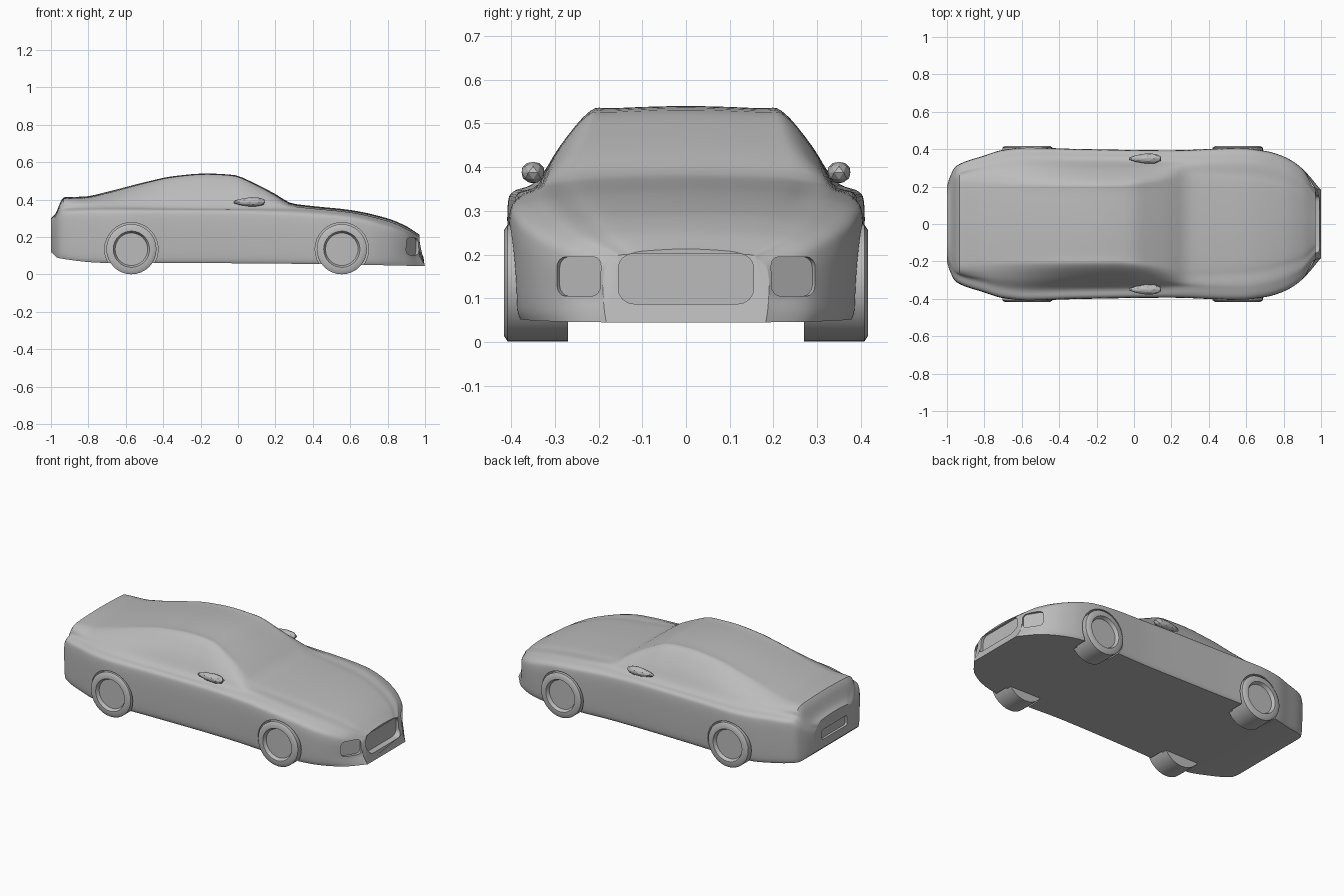
import bpy, bmesh, math
from mathutils import Matrix, Vector

default = bpy.data.objects.get("Cube")
if default:
    bpy.data.objects.remove(default, do_unlink=True)

grey = bpy.data.materials.new("plain grey")
grey.use_nodes = True
grey.diffuse_color = (0.5, 0.5, 0.5, 1)
shader = grey.node_tree.nodes["Principled BSDF"]
shader.inputs["Base Color"].default_value = grey.diffuse_color
shader.inputs["Roughness"].default_value = 0.7


def make_object(name, bm, smooth_angle=None):
    """Turn a bmesh into a named grey object."""
    bmesh.ops.recalc_face_normals(bm, faces=bm.faces)
    mesh = bpy.data.meshes.new(name)
    bm.to_mesh(mesh)
    bm.free()
    mesh.materials.append(grey)
    obj = bpy.data.objects.new(name, mesh)
    bpy.context.collection.objects.link(obj)
    if smooth_angle:
        smooth(obj, smooth_angle)
    return obj


def activate(obj):
    bpy.ops.object.select_all(action="DESELECT")
    obj.select_set(True)
    bpy.context.view_layer.objects.active = obj


def smooth(obj, degrees):
    activate(obj)
    bpy.ops.object.shade_smooth_by_angle(angle=math.radians(degrees))


def curve(points, x):
    """Monotone cubic curve through (x, value) points."""
    slopes = [(b[1] - a[1]) / (b[0] - a[0]) for a, b in zip(points, points[1:])]
    tangents = [slopes[0]]
    for s, t in zip(slopes, slopes[1:]):
        tangents.append(2 * s * t / (s + t) if s * t > 0 else 0)
    tangents.append(slopes[-1])
    x = min(max(x, points[0][0]), points[-1][0])
    for i, (a, b) in enumerate(zip(points, points[1:])):
        if x <= b[0]:
            h = b[0] - a[0]
            t = (x - a[0]) / h
            ease = t * t * (3 - 2 * t)
            return (a[1] + (b[1] - a[1]) * ease + h * tangents[i] * t * (1 - t) ** 2
                    - h * tangents[i + 1] * t * t * (1 - t))


def spline(points, steps=4):
    """Smooth open line through 2D points."""
    pts = [points[0]] + points + [points[-1]]
    line = []
    for a, b, c, d in zip(pts, pts[1:], pts[2:], pts[3:]):
        for k in range(steps):
            t = k / steps
            line.append(b + (c - a) * t / 2 + (a * 2 - b * 5 + c * 4 - d) * t * t / 2
                        + (b * 3 - a - c * 3 + d) * t ** 3 / 2)
    return line + [points[-1]]


# Body outlines along the length
ROOF = [(-1, .3), (-.98, .32), (-.93, .413), (-.82, .417), (-.7, .442), (-.5, .493),
        (-.35, .525), (-.17, .54), (-.03, .533), (.1, .482), (.2, .43), (.29, .38),
        (.4, .366), (.6, .345), (.8, .3), (.9, .258), (.97, .213)]
WIDTH = [(-1, .2), (-.985, .25), (-.95, .31), (-.8, .365), (-.7, .395), (-.57, .408),
         (-.3, .4), (.2, .393), (.56, .405), (.7, .39), (.8, .36), (.9, .295), (.97, .19)]
SHOULDER = [(-1, .26), (-.93, .355), (-.6, .362), (0, .36), (.3, .35), (.6, .325),
            (.8, .275), (.9, .235), (.97, .19)]
CABIN = [(-1, .14), (-.93, .24), (-.6, .225), (-.1, .22), (.1, .24), (.3, .275),
         (.6, .265), (.9, .19), (.97, .13)]
FLOOR = [(-1, .12), (-.96, .088), (-.7, .062), (0, .06), (.6, .053), (.97, .045)]


def section(x):
    """Cross-section from one sill over the roof to the other sill."""
    w, top, sh = curve(WIDTH, x), curve(ROOF, x), curve(SHOULDER, x)
    rw, low = curve(CABIN, x), curve(FLOOR, x)
    edge = top - .012
    half = [(w * .96, low), (w * .985, low + .03), (w, (low + sh) / 2), (w, sh - .05),
            (w * .97, sh - .018), (w * .86, sh),
            ((w * .86 + rw) / 2 + .008, (sh + edge) / 2 + .003), (rw, edge), (rw * .75, top - .005)]
    half = [Vector(p) for p in half]
    other = [Vector((-p.x, p.y)) for p in reversed(half)]
    return spline(half + [Vector((0, top))] + other)


# Body shell lofted through the sections, with a projecting front lip
bm = bmesh.new()
rings = []
STATIONS = 84
for i in range(STATIONS + 1):
    x = -.015 + .985 * math.sin((i / STATIONS - .5) * math.pi)
    push = max(0, (x - .8) / .17) ** 2 * .03
    rings.append([bm.verts.new((x + push * max(0, (.1 - p.y) / .055), p.x, p.y))
                  for p in section(x)])
for a, b in zip(rings, rings[1:]):
    for j in range(len(a)):
        k = (j + 1) % len(a)
        bm.faces.new((a[j], a[k], b[k], b[j]))
bm.faces.new(rings[0])
bm.faces.new(rings[-1])
body = make_object("car_body", bm)


def cut(target, cutter):
    mod = target.modifiers.new("recess", "BOOLEAN")
    mod.operation, mod.solver, mod.object = "DIFFERENCE", "EXACT", cutter
    activate(target)
    bpy.ops.object.modifier_apply(modifier=mod.name)
    bpy.data.objects.remove(cutter, do_unlink=True)


def rounded_box(name, centre, size, radius, turn=0):
    """Box whose lengthwise edges are rounded."""
    bm = bmesh.new()
    bmesh.ops.create_cube(bm, size=1)
    bmesh.ops.scale(bm, vec=size, verts=bm.verts)
    edges = [e for e in bm.edges if abs((e.verts[0].co - e.verts[1].co).x) > size[0] / 2]
    bmesh.ops.bevel(bm, geom=edges, offset=radius, segments=4, profile=.5, affect="EDGES")
    bm.transform(Matrix.Translation(centre) @ Matrix.Rotation(turn, 4, "Z"))
    return make_object(name, bm)


def wheel_shape(radius, inner, outer, x, side):
    """Cylinder across the car at a wheel centre."""
    bm = bmesh.new()
    bmesh.ops.create_cone(bm, cap_ends=True, segments=32, radius1=radius, radius2=radius,
                          depth=outer - inner)
    bm.transform(Matrix.Translation((x, side * (inner + outer) / 2, .135))
                 @ Matrix.Rotation(-side * math.pi / 2, 4, "X"))
    return bm


# Grille, corner intakes and rear plate recess
cut(body, rounded_box("grille_cutter", (1, 0, .145), (.09, .31, .115), .035))
cut(body, rounded_box("plate_cutter", (-1, 0, .2), (.03, .24, .06), .012))
for side in (-1, 1):
    cut(body, rounded_box("intake_cutter", (.94, side * .25, .15), (.045, .12, .09), .025,
                          side * math.radians(32)))

# Wheels set in their wells
for axle, x in (("front", .555), ("rear", -.57)):
    for side, label in ((1, "left"), (-1, "right")):
        cut(body, make_object("well_cutter", wheel_shape(.143, .3, .5, x, side)))
        bm = wheel_shape(.134, .27, .408, x, side)
        bm.normal_update()
        cap = [f for f in bm.faces if f.normal.y * side > .9]
        bmesh.ops.inset_region(bm, faces=cap, thickness=.012, depth=.008)
        bmesh.ops.inset_region(bm, faces=cap, thickness=.025)
        bmesh.ops.inset_region(bm, faces=cap, thickness=.01, depth=-.02)
        make_object(f"{axle}_{label}_wheel", bm, 35)
smooth(body, 32)

# Door mirrors as faceted wedges
for side, label in ((1, "left"), (-1, "right")):
    bm = bmesh.new()
    bmesh.ops.create_icosphere(bm, subdivisions=2, radius=1)
    for v in bm.verts:
        taper = .75 + .25 * v.co.x
        v.co = Vector((.06 + v.co.x * .09, side * (.35 + v.co.y * .035 * taper),
                       .388 + v.co.z * .032 * taper))
    make_object(f"{label}_mirror", bm)
